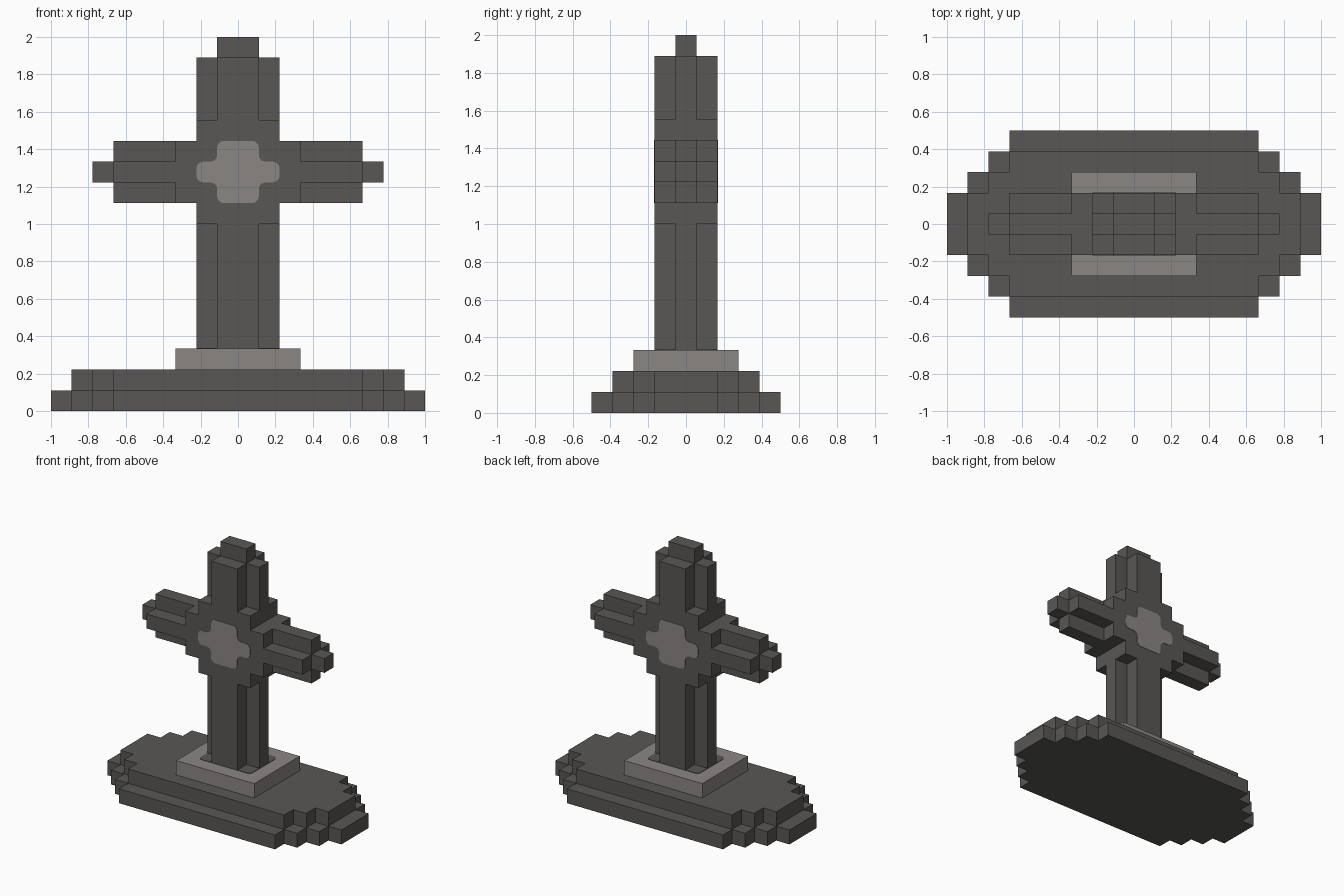
import bpy, bmesh, math
from mathutils import Vector, Matrix

if "Cube" in bpy.data.objects:
    bpy.data.objects.remove(bpy.data.objects["Cube"])

U = 1 / 9  # size of one block


def material(name, colour):
    m = bpy.data.materials.new(name)
    m.diffuse_color = (*colour, 1)
    m.use_nodes = True
    m.node_tree.nodes["Principled BSDF"].inputs["Base Color"].default_value = m.diffuse_color
    return m


DARK = material("dark stone", (0.100, 0.095, 0.089))
LIGHT = material("light stone", (0.258, 0.238, 0.231))


def finish(name, bm, mat):
    bmesh.ops.recalc_face_normals(bm, faces=bm.faces)
    mesh = bpy.data.meshes.new(name)
    bm.to_mesh(mesh)
    bm.free()
    mesh.materials.append(mat)
    ob = bpy.data.objects.new(name, mesh)
    bpy.context.collection.objects.link(ob)
    return ob


def blocks(name, boxes, mat):
    """Outer skin of boxes given as (half x, half y, z low, z high) in blocks."""
    cells = set()
    for hx, hy, z0, z1 in boxes:
        r = int(hy - 0.5)
        cells |= {(x, y, z) for x in range(-hx, hx)
                  for y in range(-r, r + 1) for z in range(z0, z1)}
    bm = bmesh.new()
    for cell in cells:
        for axis in range(3):
            for side in (0, 1):
                near = list(cell)
                near[axis] += 2 * side - 1
                if tuple(near) in cells:
                    continue
                b, c = (axis + 1) % 3, (axis + 2) % 3
                quad = []
                for i, j in ((0, 0), (1, 0), (1, 1), (0, 1)):
                    p = list(cell)
                    p[axis] += side
                    p[b] += i
                    p[c] += j
                    quad.append(bm.verts.new(Vector((p[0], p[1] - 0.5, p[2])) * U))
                bm.faces.new(quad if side else quad[::-1])
    bmesh.ops.remove_doubles(bm, verts=bm.verts, dist=1e-4)
    bmesh.ops.dissolve_limit(bm, angle_limit=math.radians(1),
                             verts=bm.verts, edges=bm.edges)
    return finish(name, bm, mat)


def plate(name, outline, radius, matrix, mat):
    """Thin plate with rounded corners; outline in blocks."""
    bm = bmesh.new()
    face = bm.faces.new([bm.verts.new((x * U, y * U, 0)) for x, y in outline])
    bmesh.ops.bevel(bm, geom=bm.verts[:], offset=radius, segments=3,
                    profile=0.5, affect='VERTICES')
    top = bmesh.ops.extrude_face_region(bm, geom=bm.faces[:])["geom"]
    bmesh.ops.translate(bm, vec=(0, 0, 0.003),
                        verts=[v for v in top if isinstance(v, bmesh.types.BMVert)])
    bm.transform(matrix)
    return finish(name, bm, mat)


# Stepped ground slab, two layers
blocks("base_slab", [(6 + i, 4.5 - i, 0, 1) for i in range(4)]
       + [(6 + i, 3.5 - i, 1, 2) for i in range(3)], DARK)

# Pale plinth under the shaft
blocks("plinth", [(3, 2.5, 2, 3)], LIGHT)

# Cross: grooved shaft, solid centre, grooved arms, narrow tips
blocks("cross", [
    (1, 1.5, 3, 17), (2, 0.5, 3, 17), (1, 0.5, 17, 18),
    (2, 1.5, 9, 14), (3, 1.5, 10, 13),
    (6, 1.5, 11, 12), (6, 0.5, 10, 13), (7, 0.5, 11, 12)], DARK)

# Dark footing patch on the plinth
plate("footing_patch", [(-2, -1.5), (2, -1.5), (2, 1.5), (-2, 1.5)], 0.03,
      Matrix.Translation((0, 0, 3 * U)), DARK)

# Pale rounded emblem on both faces of the cross
PLUS = [(2, 0.5), (1, 0.5), (1, 1.5), (-1, 1.5), (-1, 0.5), (-2, 0.5),
        (-2, -0.5), (-1, -0.5), (-1, -1.5), (1, -1.5), (1, -0.5), (2, -0.5)]
for name, turn in (("front_emblem", 0), ("back_emblem", math.pi)):
    place = (Matrix.Translation((0, 0, 11.5 * U)) @ Matrix.Rotation(turn, 4, 'Z')
             @ Matrix.Translation((0, -1.5 * U, 0))
             @ Matrix.Rotation(math.pi / 2, 4, 'X'))
    plate(name, PLUS, 0.035, place, LIGHT)
